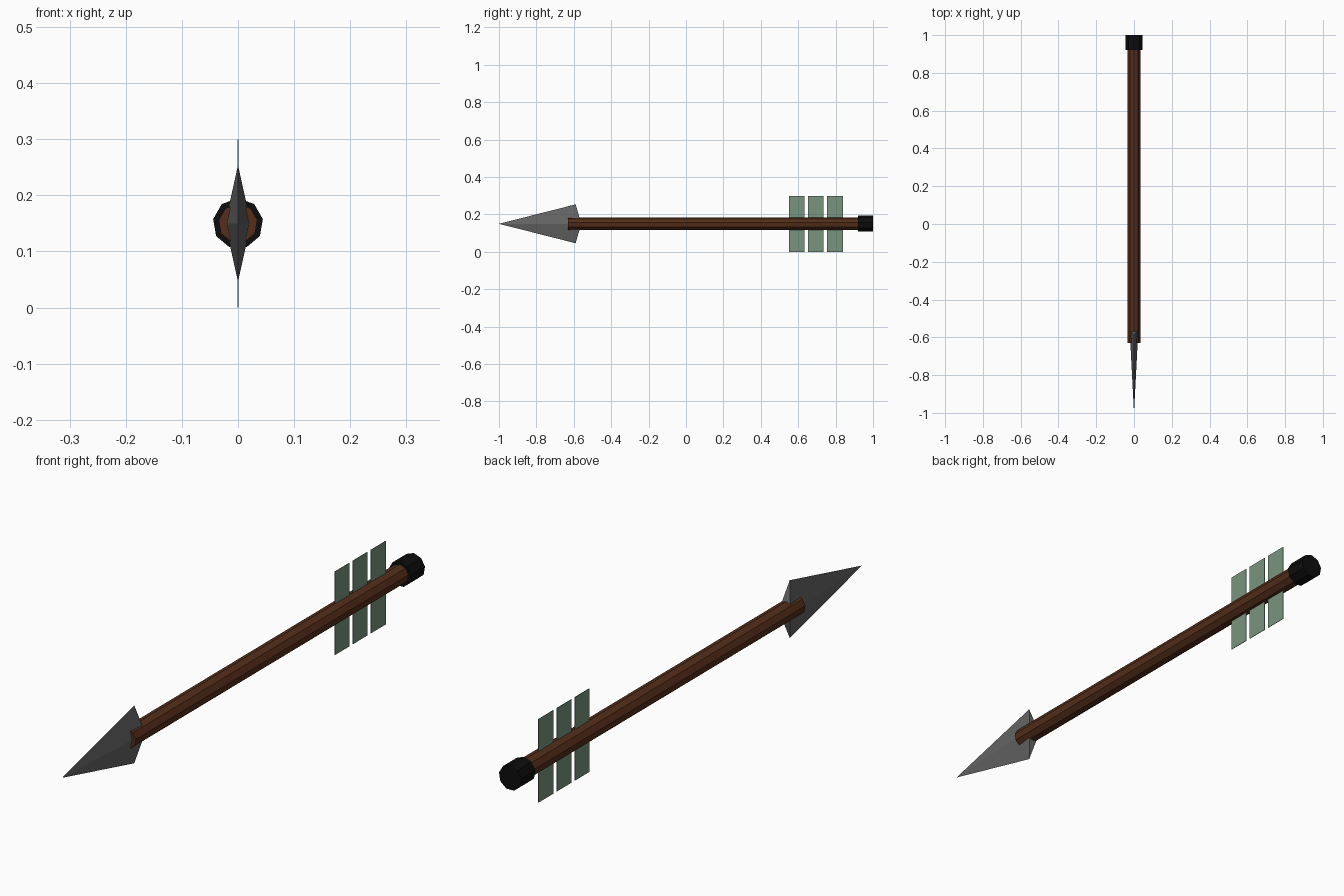
import bpy, bmesh, math

if "Cube" in bpy.data.objects:
    bpy.data.objects.remove(bpy.data.objects["Cube"])

Z = 0.15  # height of the arrow's axis


def material(name, color):
    m = bpy.data.materials.new(name)
    m.diffuse_color = (*color, 1)
    m.use_nodes = True
    m.node_tree.nodes["Principled BSDF"].inputs["Base Color"].default_value = m.diffuse_color
    return m


def finish(name, bm, mat):
    bmesh.ops.recalc_face_normals(bm, faces=bm.faces)
    mesh = bpy.data.meshes.new(name)
    bm.to_mesh(mesh)
    bm.free()
    mesh.materials.append(mat)
    ob = bpy.data.objects.new(name, mesh)
    bpy.context.collection.objects.link(ob)
    return ob


def rod(name, radius, y0, y1, mat, sides=9):
    """Nine-sided prism along y with one corner pointing up."""
    bm = bmesh.new()
    ring = []
    for i in range(sides):
        a = math.pi / 2 + 2 * math.pi * i / sides
        ring.append(bm.verts.new((radius * math.cos(a), y0, Z + radius * math.sin(a))))
    face = bm.faces.new(ring)
    ext = bmesh.ops.extrude_face_region(bm, geom=[face], use_keep_orig=True)
    moved = [g for g in ext["geom"] if isinstance(g, bmesh.types.BMVert)]
    bmesh.ops.translate(bm, verts=moved, vec=(0, y1 - y0, 0))
    return finish(name, bm, mat)


wood = material("wood", (0.09, 0.027, 0.01))
black = material("black", (0.004, 0.004, 0.004))
steel = material("steel", (0.13, 0.13, 0.13))
green = material("feather_green", (0.19, 0.30, 0.21))

# Shaft and nock cap
rod("shaft", 0.035, -0.63, 0.93, wood)
rod("nock_cap", 0.045, 0.92, 1.0, black)

# Arrowhead: flat diamond pyramid, back edge swept towards the barbs
bm = bmesh.new()
tip = bm.verts.new((0, -1, Z))
back = bm.verts.new((0, -0.56, Z))
rim = [bm.verts.new(p) for p in ((0.023, -0.56, Z), (0, -0.59, Z + 0.104),
                                 (-0.023, -0.56, Z), (0, -0.59, Z - 0.104))]
for a, b in zip(rim, rim[1:] + rim[:1]):
    bm.faces.new((tip, a, b))
    bm.faces.new((back, b, a))
finish("arrowhead", bm, steel)

# Fletching: three thin vanes passing through the shaft
for i, (y0, y1) in enumerate(((0.55, 0.633), (0.652, 0.735), (0.755, 0.84))):
    bm = bmesh.new()
    bmesh.ops.create_cube(bm, size=1)
    bmesh.ops.scale(bm, verts=bm.verts, vec=(0.002, y1 - y0, 0.3))
    bmesh.ops.translate(bm, verts=bm.verts, vec=(0, (y0 + y1) / 2, Z))
    finish(f"feather_{i + 1}", bm, green)
